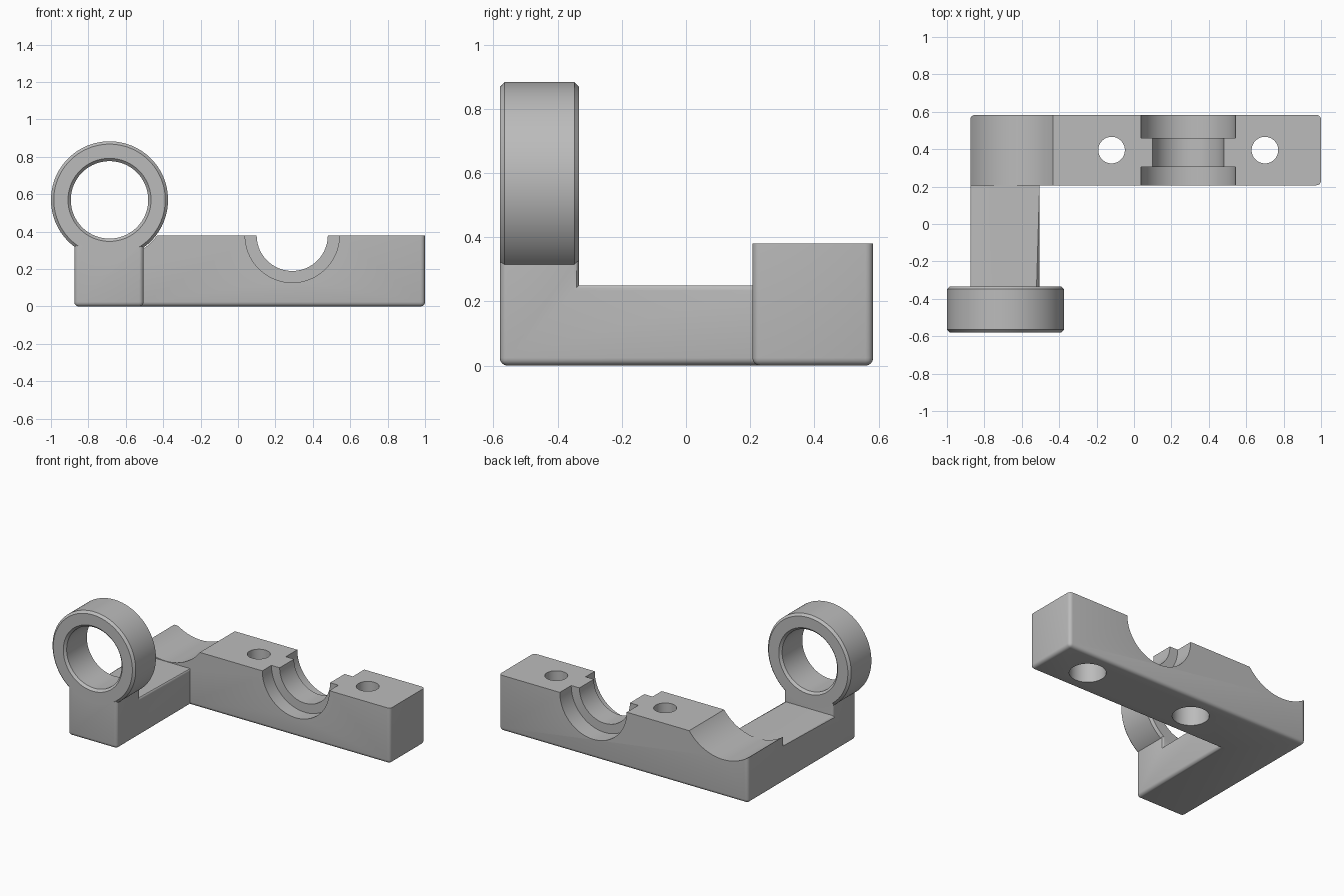
import bpy
import bmesh
import math
from mathutils import Matrix, Vector

cube = bpy.data.objects.get("Cube")
if cube:
    bpy.data.objects.remove(cube)

grey = bpy.data.materials.new("plain_grey")
grey.use_nodes = True
colour = (0.5, 0.5, 0.5, 1)
grey.diffuse_color = colour
grey.node_tree.nodes["Principled BSDF"].inputs["Base Color"].default_value = colour

# Shared dimensions
LEFT, ARM_X, RIGHT = -0.875, -0.505, 1.0
FRONT, POST_Y, BAR_Y, BACK = -0.58, -0.333, 0.207, 0.583
BAR_TOP, ARM_TOP, POST_TOP = 0.38, 0.25, 0.345
RING_X, RING_Z = -0.687, 0.57
SADDLE_X = 0.29


def make_object(name, bm):
    bmesh.ops.recalc_face_normals(bm, faces=bm.faces)
    mesh = bpy.data.meshes.new(name)
    bm.to_mesh(mesh)
    bm.free()
    mesh.materials.append(grey)
    obj = bpy.data.objects.new(name, mesh)
    bpy.context.collection.objects.link(obj)
    return obj


def box(name, low, high):
    bm = bmesh.new()
    low, high = Vector(low), Vector(high)
    size = high - low
    bmesh.ops.create_cube(bm, size=1, matrix=Matrix.Translation((low + high) / 2)
                          @ Matrix.Diagonal((*size, 1)))
    return make_object(name, bm)


def cylinder(name, centre, radius, length, along_y=True):
    bm = bmesh.new()
    turn = Matrix.Rotation(math.pi / 2, 4, "X") if along_y else Matrix()
    bmesh.ops.create_cone(bm, cap_ends=True, segments=96, radius1=radius, radius2=radius,
                          depth=length, matrix=Matrix.Translation(centre) @ turn)
    return make_object(name, bm)


def combine(target, tool, operation="DIFFERENCE"):
    mod = target.modifiers.new("combine", "BOOLEAN")
    mod.operation, mod.solver, mod.object = operation, "EXACT", tool
    bpy.context.view_layer.objects.active = target
    bpy.ops.object.modifier_apply(modifier=mod.name)
    bpy.data.objects.remove(tool)


def bevel_where(obj, rule, width, segments):
    bm = bmesh.new()
    bm.from_mesh(obj.data)
    edges = [e for e in bm.edges if rule(e.verts[0].co, e.verts[1].co)]
    bmesh.ops.bevel(bm, geom=edges, offset=width, segments=segments,
                    profile=0.5, affect="EDGES")
    bm.to_mesh(obj.data)
    bm.free()


# L-shaped body: bar across the back, arm reaching forward
bm = bmesh.new()
outline = [(LEFT, FRONT), (ARM_X, FRONT), (ARM_X, BAR_Y), (RIGHT, BAR_Y),
           (RIGHT, BACK), (LEFT, BACK)]
base = bm.faces.new([bm.verts.new((x, y, 0)) for x, y in outline])
raised = bmesh.ops.extrude_face_region(bm, geom=[base])["geom"]
bmesh.ops.translate(bm, vec=(0, 0, BAR_TOP),
                    verts=[v for v in raised if isinstance(v, bmesh.types.BMVert)])
body = make_object("clamp_body", bm)


def outer_edge(a, b):
    inner_corner = abs(a.x - ARM_X) < 0.01 and abs(a.y - BAR_Y) < 0.01
    bottom = max(a.z, b.z) < 0.01
    upright = abs(a.z - b.z) > 0.1
    return bottom or (upright and not inner_corner)


bevel_where(body, outer_edge, 0.024, 4)

# Lower the arm and the post
combine(body, box("arm_cutter", (-1.2, POST_Y, ARM_TOP), (ARM_X + 0.05, BAR_Y, 1)))
combine(body, box("post_cutter", (-1.2, -1, POST_TOP), (ARM_X + 0.05, POST_Y + 0.05, 1)))


# Round the arm's long top edges and the back corners of the post
def arm_edge(a, b):
    side = all(min(abs(p.x - LEFT), abs(p.x - ARM_X)) < 0.002 for p in (a, b))
    along = side and abs(a.y - b.y) > 0.3 and max(abs(a.z - ARM_TOP), abs(b.z - ARM_TOP)) < 0.002
    corner = (side and abs(a.x - b.x) < 0.002 and abs(a.z - b.z) > 0.05
              and max(abs(a.y - POST_Y), abs(b.y - POST_Y)) < 0.002)
    return along or corner


bevel_where(body, arm_edge, 0.016, 3)

# Clearance hollow under the ring's axis
middle = (BAR_Y + BACK) / 2
combine(body, cylinder("ring_clearance", (RING_X, middle, RING_Z), 0.318, 0.5))

# Stepped half-round saddle
combine(body, cylinder("saddle_cutter", (SADDLE_X, middle, BAR_TOP), 0.19, 0.6))
for start, end in ((BAR_Y - 0.1, 0.305), (0.46, BACK + 0.1)):
    combine(body, cylinder("saddle_step", (SADDLE_X, (start + end) / 2, BAR_TOP),
                           0.252, end - start))

# Screw holes with wide pockets underneath
for x in (-0.12, 0.7):
    combine(body, cylinder("screw_hole", (x, middle, 0.2), 0.071, 1, False))
    combine(body, cylinder("screw_pocket", (x, middle, 0), 0.113, 0.36, False))

# Chamfered ring on top of the post, turned from a profile
c, outer, inner = 0.015, 0.313, 0.207
profile = [(inner, FRONT + c), (inner + c, FRONT), (outer - c, FRONT), (outer, FRONT + c),
           (outer, POST_Y - c), (outer - c, POST_Y), (inner + c, POST_Y), (inner, POST_Y - c)]
bm = bmesh.new()
verts = [bm.verts.new((RING_X + r, y, RING_Z)) for r, y in profile]
edges = [bm.edges.new((verts[i - 1], verts[i])) for i in range(len(verts))]
bmesh.ops.spin(bm, geom=verts + edges, cent=(RING_X, 0, RING_Z), axis=(0, 1, 0),
               angle=math.tau, steps=96)
bmesh.ops.remove_doubles(bm, verts=bm.verts, dist=0.0005)
combine(body, make_object("ring", bm), "UNION")

# Smooth the round surfaces, keep the edges sharp
bpy.ops.object.select_all(action="DESELECT")
body.select_set(True)
bpy.context.view_layer.objects.active = body
bpy.ops.object.shade_smooth_by_angle(angle=math.radians(30))
